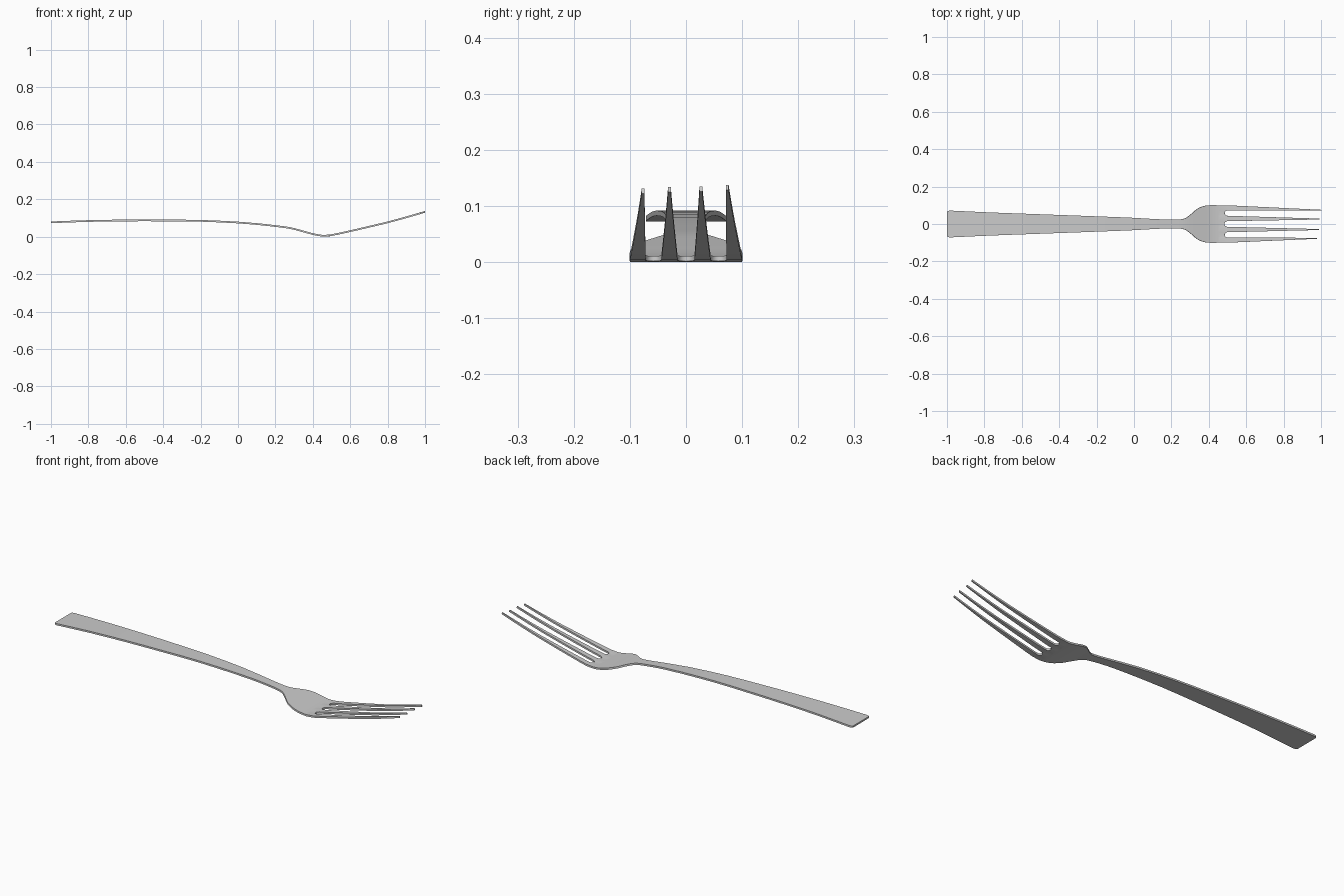
import bpy, bmesh, math

if "Cube" in bpy.data.objects:
    bpy.data.objects.remove(bpy.data.objects["Cube"])

# side profile (x, mid height) and plan outline (x, half width)
PROFILE = [(-1, .077), (-.8, .084), (-.6, .087), (-.4, .087), (-.2, .085), (0, .076),
           (.1, .068), (.2, .057), (.28, .046), (.35, .028), (.41, .012), (.46, .005),
           (.5, .0085), (.6, .030), (.7, .053), (.8, .077), (.9, .104), (1, .133)]
WIDTH = [(-1, .065), (-.994, .070), (-.98, .0715), (-.8, .063), (-.5, .052), (-.2, .041),
         (0, .033), (.1, .027), (.18, .024), (.24, .0245), (.275, .031), (.31, .057),
         (.34, .082), (.37, .095), (.40, .100), (.46, .100)]
THICK = .009


def smooth(points, x):
    """Cubic interpolation through the points."""
    n = len(points)

    def slope(i):
        a, b = points[max(i - 1, 0)], points[min(i + 1, n - 1)]
        return (b[1] - a[1]) / (b[0] - a[0])
    i = next((k for k in range(n - 1) if x <= points[k + 1][0]), n - 2)
    (x0, y0), (x1, y1) = points[i], points[i + 1]
    h = x1 - x0
    t = (x - x0) / h
    return ((2*t**3 - 3*t*t + 1) * y0 + (t**3 - 2*t*t + t) * h * slope(i)
            + (3*t*t - 2*t**3) * y1 + (t**3 - t*t) * h * slope(i + 1))


bm = bmesh.new()


def vert(x, y):
    return bm.verts.new((x, y, smooth(PROFILE, x)))


def bridge(a, b):
    for i in range(len(a) - 1):
        bm.faces.new((a[i], b[i], b[i + 1], a[i + 1]))


# columns across the bowl: four tine roots with rounded slots between them
tines = [(-.1, -.072), (-.044, -.015), (.015, .044), (.072, .1)]
ROOT, ARC = .499, 8
cols, tine_start = [], []
for i, (lo, hi) in enumerate(tines):
    tine_start.append(len(cols))
    cols += [(lo, ROOT), (hi, ROOT)]
    if i < 3:
        nxt = tines[i + 1][0]
        c, r = (hi + nxt) / 2, (nxt - hi) / 2
        for k in range(1, ARC):
            a = math.pi * k / ARC
            cols.append((c - r * math.cos(a), ROOT - r * math.sin(a)))

# handle, neck and bowl
xs = [-1, -.997, -.994, -.987, -.98] + [-.9 + .1 * i for i in range(11)]
xs += [.14, .18, .21] + [.24 + .01 * i for i in range(23)]
prev = None
for x in xs:
    w = smooth(WIDTH, x) / .1
    row = [vert(x, y * w) for y, _ in cols]
    if prev:
        bridge(prev, row)
    prev = row
root = [vert(x, y) for y, x in cols]
bridge(prev, root)

# tapering tines
tips = [(.978, -.0765), (.987, -.0295), (.991, .0265), (1, .0735)]
for s, (lo, hi), (tx, ty) in zip(tine_start, tines, tips):
    last = root[s:s + 2]
    for k in range(1, 15):
        t = k / 14
        x = ROOT + (tx - ROOT) * t
        row = [vert(x, lo + (ty - .0025 - lo) * t), vert(x, hi + (ty + .0025 - hi) * t)]
        bridge(last, row)
        last = row

bmesh.ops.recalc_face_normals(bm, faces=bm.faces)
mesh = bpy.data.meshes.new("fork")
bm.to_mesh(mesh)
bm.free()
fork = bpy.data.objects.new("fork", mesh)
bpy.context.collection.objects.link(fork)

# sheet thickness
solid = fork.modifiers.new("thickness", 'SOLIDIFY')
solid.thickness = THICK
solid.offset = 0
bpy.context.view_layer.objects.active = fork
fork.select_set(True)
bpy.ops.object.modifier_apply(modifier=solid.name)
bpy.ops.object.shade_smooth_by_angle(angle=math.radians(35))
